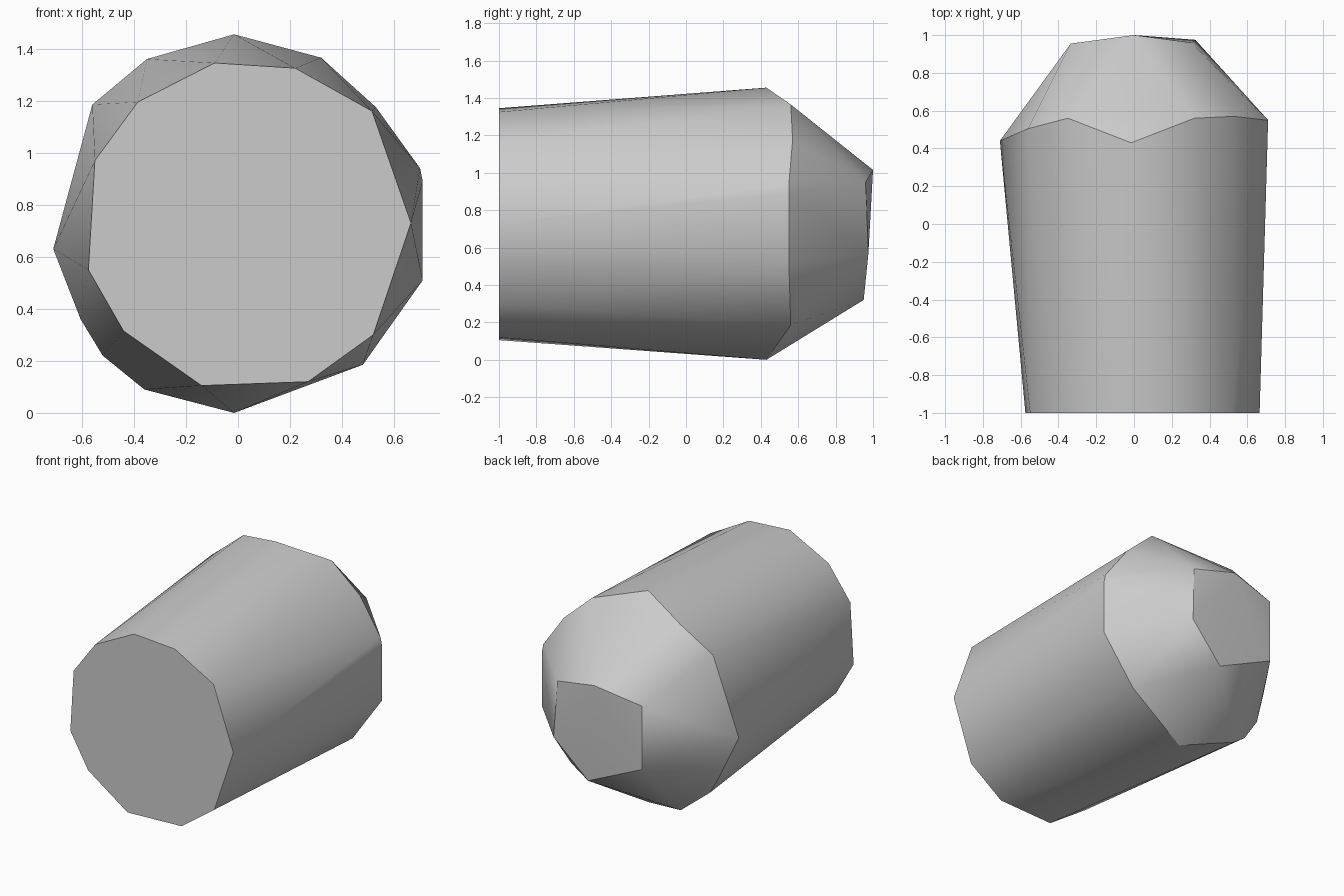
import bpy
import bmesh
import math

default_cube = bpy.data.objects.get("Cube")
if default_cube:
    bpy.data.objects.remove(default_cube, do_unlink=True)


def make_material(name, colour):
    material = bpy.data.materials.new(name)
    material.use_nodes = True
    material.diffuse_color = colour
    shader = material.node_tree.nodes["Principled BSDF"]
    shader.inputs["Base Color"].default_value = colour
    return material


def make_hull(name, points, material):
    """Wrap a tight faceted skin around the section points."""
    bm = bmesh.new()
    for point in points:
        bm.verts.new(point)
    bmesh.ops.convex_hull(bm, input=bm.verts)
    loose = [vert for vert in bm.verts if not vert.link_faces]
    bmesh.ops.delete(bm, geom=loose, context="VERTS")
    # Merge the triangles of the flat front into one face
    bmesh.ops.dissolve_limit(bm, angle_limit=math.radians(0.5),
                             verts=bm.verts, edges=bm.edges)
    bmesh.ops.recalc_face_normals(bm, faces=bm.faces)
    mesh = bpy.data.meshes.new(name)
    bm.to_mesh(mesh)
    bm.free()
    mesh.materials.append(material)
    hull = bpy.data.objects.new(name, mesh)
    bpy.context.collection.objects.link(hull)
    return hull


# Flat front section, as x and z
front_section = [(-.09, 1.345), (.22, 1.325), (.515, 1.16), (.665, .73),
                 (.52, .3), (.27, .12), (-.14, .105), (-.44, .315),
                 (-.575, .55), (-.55, .97), (-.385, 1.195)]

# Widest section, as x, y and z
shoulder = [(-.015, .43, 1.455), (.32, .56, 1.365), (.53, .57, 1.175),
            (.7, .55, .94), (.71, .55, .89), (.71, .55, .51),
            (.48, .56, .185), (-.015, .43, 0), (-.36, .57, .09),
            (-.52, .48, .22), (-.605, .5, .36), (-.71, .44, .63),
            (-.56, .505, 1.185), (-.35, .56, 1.36)]

# Small back section, as x, y and z
back_section = [(0, 1, 1.015), (.305, .96, .95), (.325, .975, .565),
                (.08, .95, .32), (-.335, .955, .51), (-.335, .955, .945)]

grey = make_material("plain grey", (.6, .6, .6, 1))
points = [(x, -1, z) for x, z in front_section] + shoulder + back_section
body = make_hull("tapered_body", points, grey)

# Smooth the sides, keep the strong edges crisp
bpy.ops.object.select_all(action="DESELECT")
body.select_set(True)
bpy.context.view_layer.objects.active = body
bpy.ops.object.shade_smooth_by_angle(angle=math.radians(30))
